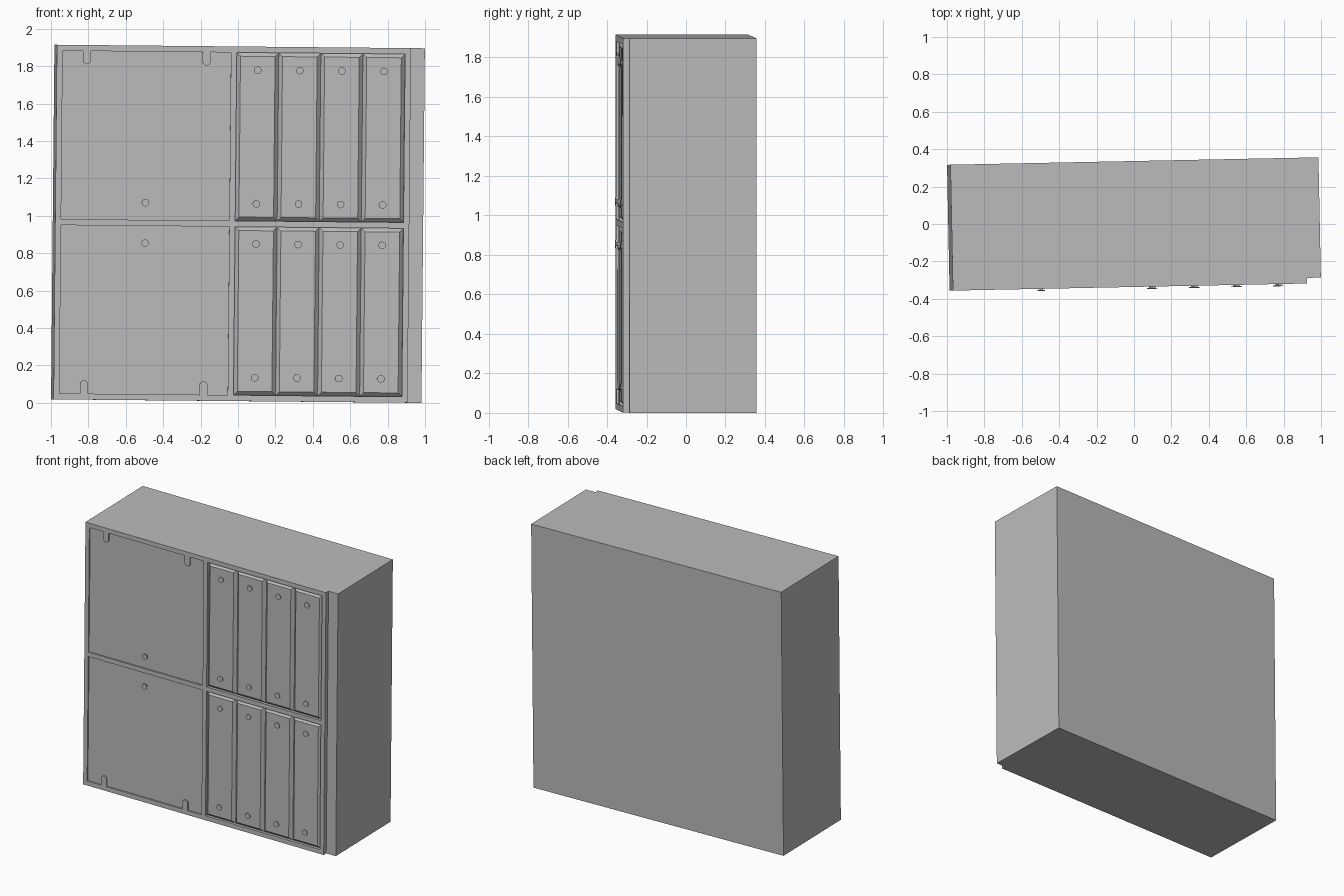
import bpy, bmesh
from math import radians, pi
from mathutils import Matrix, Vector

cube = bpy.data.objects.get("Cube")
if cube:
    bpy.data.objects.remove(cube, do_unlink=True)

# Cabinet dimensions, measured from its own centre
W, D, H = 1.968, 0.673, 1.896
FRONT = -D / 2
CELL, EDGE = 0.9, 0.016          # square openings and their distance from mid height
DOOR_X, DRAWER_X = -0.953, -0.022  # left edges of the two columns
DOOR_DEPTH, DRAWER_DEPTH = 0.01, 0.02
TILT = (Matrix.Translation((0, 0, 0.9575))
        @ Matrix.Rotation(radians(1.15), 4, 'Z')
        @ Matrix.Rotation(radians(0.55), 4, 'Y'))

grey = bpy.data.materials.new("plain_grey")
grey.use_nodes = True
GREY = (0.5, 0.5, 0.5, 1)
grey.diffuse_color = GREY
grey.node_tree.nodes["Principled BSDF"].inputs["Base Color"].default_value = GREY


def finish(name, bm):
    bmesh.ops.recalc_face_normals(bm, faces=bm.faces)
    mesh = bpy.data.meshes.new(name)
    bm.to_mesh(mesh)
    bm.free()
    mesh.materials.append(grey)
    obj = bpy.data.objects.new(name, mesh)
    bpy.context.collection.objects.link(obj)
    obj.matrix_world = TILT
    return obj


def add_box(bm, lo, hi):
    lo, hi = Vector(lo), Vector(hi)
    m = Matrix.Translation((lo + hi) / 2) @ Matrix.Diagonal((*(hi - lo), 1))
    return bmesh.ops.create_cube(bm, size=1, matrix=m)["verts"]


def box(name, lo, hi):
    bm = bmesh.new()
    add_box(bm, lo, hi)
    return finish(name, bm)


def add_disc(bm, x, z, y0, y1, radius):
    m = Matrix.Translation((x, (y0 + y1) / 2, z)) @ Matrix.Rotation(pi / 2, 4, 'X')
    bmesh.ops.create_cone(bm, cap_ends=True, segments=24, radius1=radius,
                          radius2=radius, depth=abs(y1 - y0), matrix=m)


def smooth(obj):
    bpy.ops.object.select_all(action='DESELECT')
    obj.select_set(True)
    bpy.context.view_layer.objects.active = obj
    bpy.ops.object.shade_smooth_by_angle(angle=radians(30))


def knob(name, x, z, base):
    bm = bmesh.new()
    add_disc(bm, x, z, base + 0.002, FRONT - 0.008, 0.009)
    add_disc(bm, x, z, FRONT - 0.007, FRONT - 0.012, 0.02)
    smooth(finish(name, bm))


# Cabinet body with a stepped right edge and four recessed openings
body = box("cabinet_body", (-W / 2, FRONT, -H / 2), (W / 2, D / 2, H / 2))
cutters = [box("step_cutter", (0.909, FRONT - 0.1, -H), (W, FRONT + 0.03, H))]
for z in (EDGE, -EDGE - CELL):
    for x, depth in ((DOOR_X, DOOR_DEPTH), (DRAWER_X, DRAWER_DEPTH)):
        cutters.append(box("opening_cutter", (x, FRONT - 0.1, z),
                           (x + CELL, FRONT + depth, z + CELL)))
bpy.context.view_layer.objects.active = body
for cutter in cutters:
    cutter.hide_render = True
    mod = body.modifiers.new("opening", 'BOOLEAN')
    mod.operation, mod.solver, mod.object = 'DIFFERENCE', 'EXACT', cutter
    bpy.ops.object.modifier_apply(modifier=mod.name)
for cutter in cutters:
    bpy.data.objects.remove(cutter, do_unlink=True)

for side, level in ((1, "upper"), (-1, "lower")):
    # Door knob and the two round-ended hinge tabs
    door_mid = DOOR_X + CELL / 2
    knob(f"{level}_door_knob", door_mid, side * 0.108, FRONT + DOOR_DEPTH)
    outer = side * (EDGE + CELL)
    tip = outer - side * 0.05
    for hand, offset in (("right", -0.32), ("left", 0.32)):
        x, r = door_mid + offset, 0.021
        bm = bmesh.new()
        # Outline of the tab: straight sides and a half-round end
        arc = [Matrix.Rotation(pi * i / 10, 3, 'Y') @ Vector((r, 0, 0)) for i in range(11)]
        pts = [(x + r, outer)] + [(x + p.x, tip + side * p.z) for p in arc] + [(x - r, outer)]
        face = bm.faces.new([bm.verts.new((px, FRONT, pz)) for px, pz in pts])
        new = bmesh.ops.extrude_face_region(bm, geom=[face])["geom"]
        bmesh.ops.translate(bm, vec=(0, DOOR_DEPTH, 0),
                            verts=[v for v in new if isinstance(v, bmesh.types.BMVert)])
        finish(f"{level}_{hand}_hinge_tab", bm)

    # Four bevelled drawer fronts, each with two knobs
    pitch, bevel = CELL / 4, 0.02
    low = EDGE if side > 0 else -EDGE - CELL
    for i in range(4):
        x = DRAWER_X + i * pitch
        mid = Vector((x + pitch / 2, 0, low + CELL / 2))
        bm = bmesh.new()
        verts = add_box(bm, (x, FRONT, low), (x + pitch, FRONT + DRAWER_DEPTH, low + CELL))
        for v in verts:
            if v.co.y < FRONT + 0.001:
                v.co.x += bevel if v.co.x < mid.x else -bevel
                v.co.z += bevel if v.co.z < mid.z else -bevel
        finish(f"{level}_drawer_front_{i + 1}", bm)
        for place, height in (("inner", 0.108), ("outer", 0.822)):
            knob(f"{level}_{place}_drawer_knob_{i + 1}", mid.x, side * height, FRONT)
